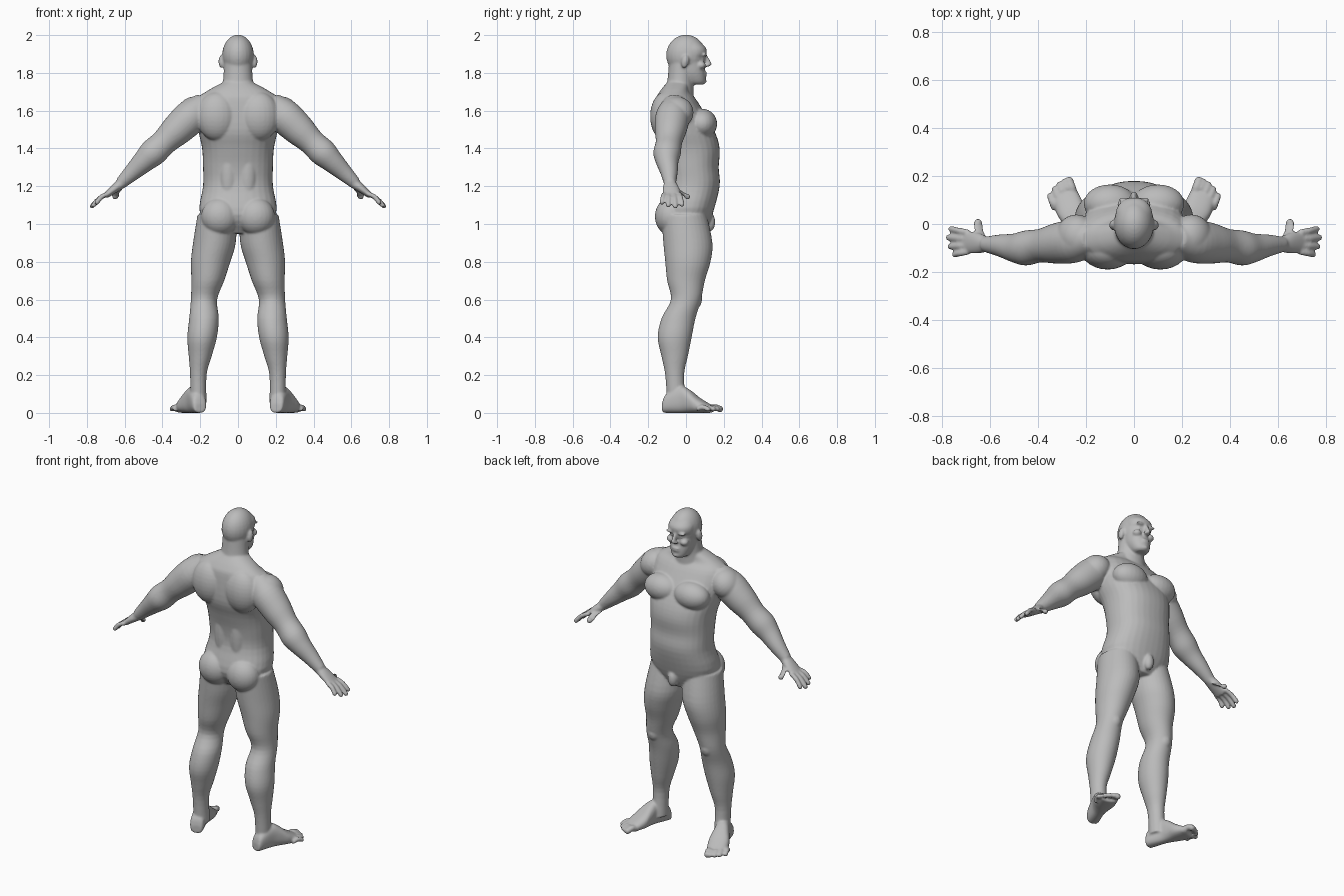
import bpy
import bmesh
from math import cos, sin, pi
from mathutils import Vector, Matrix

default_cube = bpy.data.objects.get("Cube")
if default_cube:
    bpy.data.objects.remove(default_cube, do_unlink=True)

X_AXIS, Y_AXIS, Z_AXIS = Matrix.Identity(3)
ARM_ACROSS = (X_AXIS + Z_AXIS).normalized()

grey = .5
skin = bpy.data.materials.new("skin grey")
skin.use_nodes = True
skin.diffuse_color = (grey, grey, grey, 1)
skin.node_tree.nodes["Principled BSDF"].inputs["Base Color"].default_value = skin.diffuse_color

bm = bmesh.new()


def blend(rows, steps=4):
    """Smooth curve through rows of numbers."""
    rows = [Vector(row) for row in rows]
    curve = []
    for index, (start, end) in enumerate(zip(rows, rows[1:])):
        before = rows[max(index - 1, 0)]
        after = rows[min(index + 2, len(rows) - 1)]
        leaving, arriving = (end - before) / 2, (after - start) / 2
        for step in range(steps):
            t = step / steps
            ease = t * t * (3 - 2 * t)
            curve.append(start.lerp(end, ease)
                         + leaving * t * (1 - t) ** 2
                         - arriving * t * t * (1 - t))
    return curve + [rows[-1]]


def loft(centres, radii, across, along, sides=32, power=2):
    """Closed skin over rings; each radius pair runs along the two given vectors."""
    rings = []
    for centre, radius in zip(blend(centres), blend(radii)):
        ring = []
        for side in range(sides):
            c, s = cos(2 * pi * side / sides), sin(2 * pi * side / sides)
            square = (abs(c) ** power + abs(s) ** power) ** (-1 / power)
            offset = across * c * radius.x + along * s * radius.y
            ring.append(bm.verts.new(centre + offset * square))
        rings.append(ring)
    for low, high in zip(rings, rings[1:]):
        for side in range(sides):
            following = (side + 1) % sides
            bm.faces.new((low[side], low[following], high[following], high[side]))
    bm.faces.new(reversed(rings[0]))
    bm.faces.new(rings[-1])


def trunk(rows, power=2):
    """Level slices on the middle plane: y, z, half width, half depth."""
    loft([(0, y, z) for y, z, width, depth in rows],
         [(width, depth) for y, z, width, depth in rows], X_AXIS, Y_AXIS, power=power)


def blob(centre, radii, tilt=0, axis="X"):
    matrix = (Matrix.Translation(centre) @ Matrix.Rotation(tilt, 4, axis)
              @ Matrix.Diagonal((*radii, 1)))
    bmesh.ops.create_uvsphere(bm, u_segments=24, v_segments=16, radius=1, matrix=matrix)


def digit(base, tip, radius, bend, across, along):
    """Finger or toe, slightly bent, with a rounded tip."""
    middle = (base + tip) / 2 + bend
    loft((base, middle, tip), [(radius, radius)] * 3, across, along, sides=16)
    blob(tip, [radius] * 3)


def build_leg():
    rows = ((.11, -.01, 1.05, .12), (.125, .01, .9, .13), (.145, .01, .8, .12),
            (.16, 0, .7, .1), (.18, 0, .6, .08), (.18, -.04, .5, .09),
            (.19, -.06, .4, .09), (.2, -.06, .3, .07), (.21, -.06, .2, .05),
            (.21, -.05, .05, .05))
    loft([(x, y, z) for x, y, z, radius in rows],
         [(radius * .87, radius) for x, y, z, radius in rows], X_AXIS, Y_AXIS)


def build_foot():
    forward = Vector((.34, .94, 0))
    sideways = forward.cross(Z_AXIS)
    heel = Vector((.2, -.12, 0))
    # Distance from the heel, half width, height
    rows = ((0, .03, .05), (.02, .04, .1), (.1, .04, .14),
            (.15, .05, .12), (.2, .06, .08), (.27, .05, .04))
    loft([heel + forward * reach + Z_AXIS * height / 2 for reach, width, height in rows],
         [(width, height / 2) for reach, width, height in rows],
         sideways, Z_AXIS, power=2.5)
    for toe in range(5):
        tip = Vector((.27 + .02 * toe, .18 - .004 * toe ** 2, .02))
        thickness = .014 if toe else .018
        digit(tip - forward * .06, tip, thickness, Z_AXIS * .01, sideways, Z_AXIS)


def build_arm():
    # The arm hangs along one straight slope: x, y, radius
    rows = ((.17, -.06, .06), (.24, -.07, .09), (.32, -.08, .085), (.39, -.09, .07),
            (.45, -.1, .073), (.5, -.1, .06), (.56, -.09, .046), (.62, -.085, .032))
    loft([(x, y, 1.805 - .95 * x) for x, y, radius in rows],
         [(radius, radius) for x, y, radius in rows], Y_AXIS, ARM_ACROSS)
    blob((.24, -.05, 1.59), (.09, .09, .08), pi / 4, "Y")


def build_hand():
    loft(((.61, -.085, 1.22), (.65, -.08, 1.19), (.7, -.075, 1.15)),
         ((.03, .03), (.043, .024), (.048, .016)), Y_AXIS, ARM_ACROSS)
    for finger, length in enumerate((.95, 1.1, 1, .75)):
        base = Vector((.69, -.035 - .027 * finger, 1.16))
        reach = Vector((.075, .015 - .01 * finger, -.06))
        digit(base, base + reach * length, .0135, ARM_ACROSS * .008, Y_AXIS, ARM_ACROSS)
    digit(Vector((.63, -.06, 1.19)), Vector((.65, .007, 1.145)), .016,
          X_AXIS * .006, X_AXIS, ARM_ACROSS)


def build_muscles():
    blob((.1, .085, 1.53), (.11, .08, .08))        # chest
    blob((.11, -.11, 1.57), (.11, .08, .13))       # shoulder blade
    blob((.05, -.07, 1.27), (.05, .045, .2))       # spine ridge
    blob((.095, -.08, 1.04), (.1, .085, .1))       # buttock
    blob((.18, .045, .6), (.04, .04, .05))         # knee


def build_half_face():
    blob((.088, -.005, 1.86), (.015, .02, .035), -.2)        # ear
    blob((.03, .095, 1.895), (.035, .015, .01), .25, "Z")    # brow
    blob((.045, .08, 1.84), (.025, .025, .02))               # cheekbone
    blob((.033, .083, 1.872), (.016, .014, .011))            # eyeball
    blob((.011, .113, 1.84), (.01, .012, .008))              # nostril


def mirror_all():
    half = bm.verts[:] + bm.edges[:] + bm.faces[:]
    for item in bmesh.ops.duplicate(bm, geom=half)["geom"]:
        if isinstance(item, bmesh.types.BMVert):
            item.co.x *= -1


def build_torso():
    trunk(((.01, .95, .08, .09), (0, 1.05, .2, .14), (.035, 1.2, .185, .143),
           (.03, 1.3, .185, .143), (.02, 1.4, .19, .158), (-.01, 1.5, .21, .157),
           (-.05, 1.65, .22, .11), (-.06, 1.7, .17, .08), (-.04, 1.75, .08, .06)),
          power=2.3)
    blob((0, .125, 1.01), (.03, .03, .05))


def build_head():
    trunk(((-.04, 1.66, .1, .08), (-.03, 1.75, .08, .07), (-.02, 1.85, .074, .07)))
    blob((0, 0, 1.893), (.084, .105, .109))
    # Jaw, cheeks and forehead
    trunk(((.055, 1.738, .03, .035), (.05, 1.752, .048, .053), (.03, 1.8, .067, .073),
           (.02, 1.87, .074, .072), (.03, 1.9, .077, .078), (.03, 1.93, .075, .077),
           (.02, 1.96, .06, .06)), power=2.2)
    # Nose, lips and chin
    loft(((0, .1, 1.893), (0, .113, 1.868), (0, .12, 1.845), (0, .108, 1.833)),
         ((.01, .012), (.01, .014), (.013, .018), (.011, .012)), X_AXIS, Y_AXIS)
    for lip_height in (1.8, 1.787):
        blob((0, .1, lip_height), (.026, .012, .007))
    blob((0, .092, 1.756), (.024, .017, .015))


# One side first, then its mirror, then the middle
for build_part in (build_leg, build_foot, build_arm, build_hand, build_muscles,
                   build_half_face, mirror_all, build_torso, build_head):
    build_part()

# Fuse the parts into one smooth body
bmesh.ops.recalc_face_normals(bm, faces=bm.faces[:])
mesh = bpy.data.meshes.new("body")
bm.to_mesh(mesh)
bm.free()
mesh.materials.append(skin)
body = bpy.data.objects.new("body", mesh)
bpy.context.collection.objects.link(body)

fuse = body.modifiers.new("fuse", "REMESH")
fuse.mode = "VOXEL"
fuse.voxel_size = .006
fuse.use_smooth_shade = True
soften = body.modifiers.new("soften", "SMOOTH")
soften.factor = .5
soften.iterations = 7
